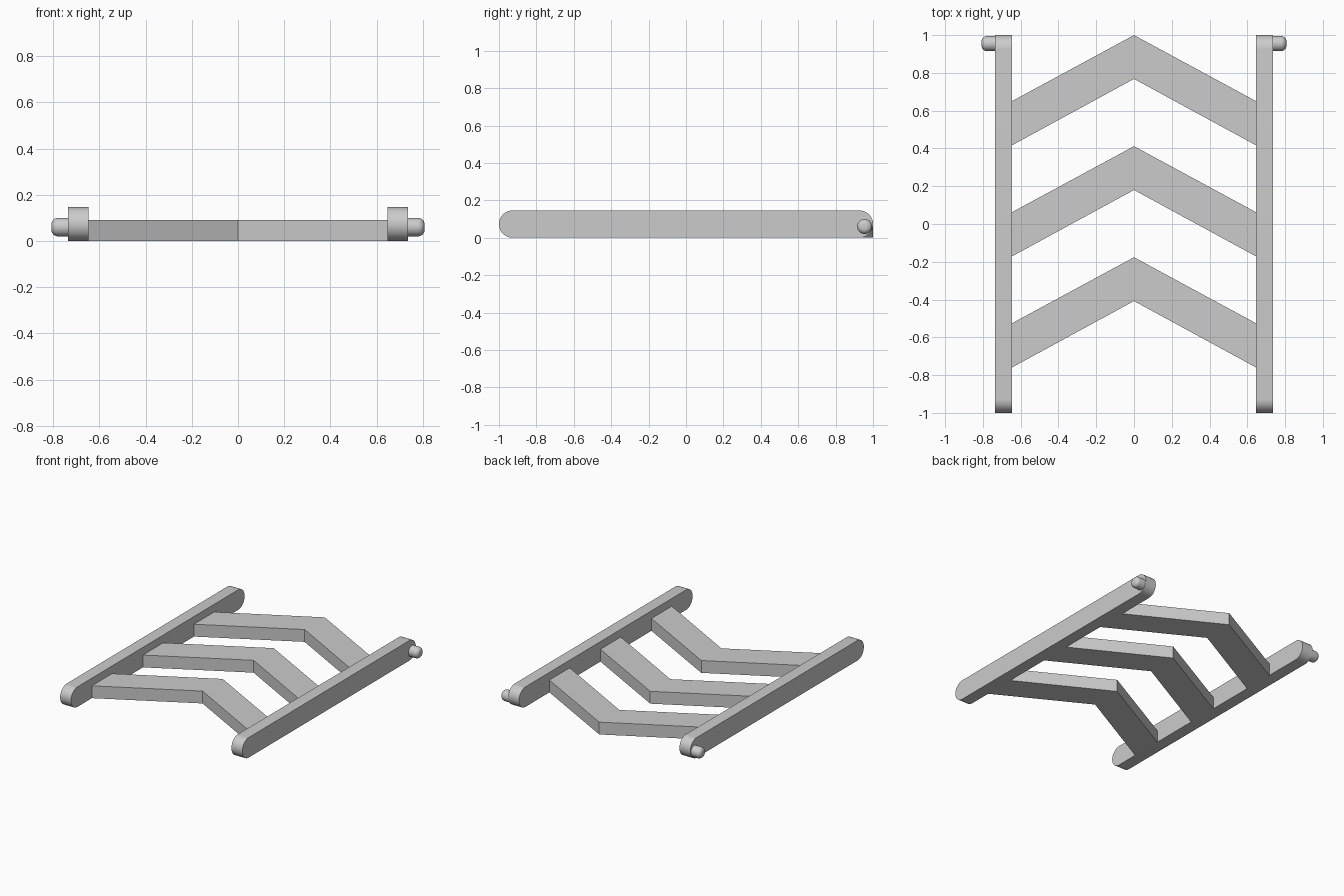
import bpy, bmesh, math
from mathutils import Matrix

cube = bpy.data.objects.get("Cube")
if cube:
    bpy.data.objects.remove(cube, do_unlink=True)

GREY = (0.6, 0.6, 0.6, 1)
mat = bpy.data.materials.new("plain grey")
mat.use_nodes = True
mat.diffuse_color = GREY
mat.node_tree.nodes["Principled BSDF"].inputs["Base Color"].default_value = GREY


def prism(name, outline, offset, smooth=False):
    """Extrude a closed 3D outline along an offset vector."""
    bm = bmesh.new()
    face = bm.faces.new([bm.verts.new(p) for p in outline])
    top = bmesh.ops.extrude_face_region(bm, geom=[face])["geom"]
    moved = [v for v in top if isinstance(v, bmesh.types.BMVert)]
    bmesh.ops.translate(bm, verts=moved, vec=offset)
    return finish(name, bm, smooth)


def finish(name, bm, smooth):
    bmesh.ops.recalc_face_normals(bm, faces=bm.faces)
    mesh = bpy.data.meshes.new(name)
    bm.to_mesh(mesh)
    bm.free()
    mesh.materials.append(mat)
    obj = bpy.data.objects.new(name, mesh)
    bpy.context.collection.objects.link(obj)
    if smooth:
        bpy.ops.object.select_all(action="DESELECT")
        obj.select_set(True)
        bpy.context.view_layer.objects.active = obj
        bpy.ops.object.shade_smooth_by_angle(angle=math.radians(35))
    return obj


RAIL_IN, RAIL_OUT, RAIL_R = 0.647, 0.735, 0.073
PIN_R, PIN_TIP, PIN_ROUND = 0.04, 0.807, 0.028
STEPS = 24

for side, label in ((1, "left"), (-1, "right")):
    # Side rail: a stadium profile extruded across its width
    profile = []
    for end in (1, -1):
        for i in range(STEPS + 1):
            a = math.pi * i / STEPS - math.pi / 2
            profile.append((side * RAIL_IN,
                            end * (1 - RAIL_R + RAIL_R * math.cos(a)),
                            RAIL_R + end * RAIL_R * math.sin(a)))
    prism(label + "_rail", profile, (side * (RAIL_OUT - RAIL_IN), 0, 0), True)

    # Pivot pin with a rounded tip at the back of the rail
    bm = bmesh.new()
    length = PIN_TIP - RAIL_OUT + 0.02
    bmesh.ops.create_cone(bm, cap_ends=True, segments=32, radius1=PIN_R,
                          radius2=PIN_R, depth=length)
    tip = [e for e in bm.edges if all(v.co.z > 0 for v in e.verts)]
    bmesh.ops.bevel(bm, geom=tip, offset=PIN_ROUND, segments=6,
                    profile=0.5, affect="EDGES")
    bm.transform(Matrix.Translation((side * (PIN_TIP - length / 2), 0.955, 0.06))
                 @ Matrix.Rotation(side * math.pi / 2, 4, "Y"))
    finish(label + "_pivot_pin", bm, True)

# Three chevron slats between the rails
for i, name in enumerate(("back", "middle", "front")):
    y = 1 - 0.588 * i
    outline = [(0, y, 0), (RAIL_IN, y - 0.35, 0), (RAIL_IN, y - 0.584, 0),
               (0, y - 0.232, 0), (-RAIL_IN, y - 0.584, 0), (-RAIL_IN, y - 0.35, 0)]
    prism(name + "_chevron_slat", outline, (0, 0, 0.09))
